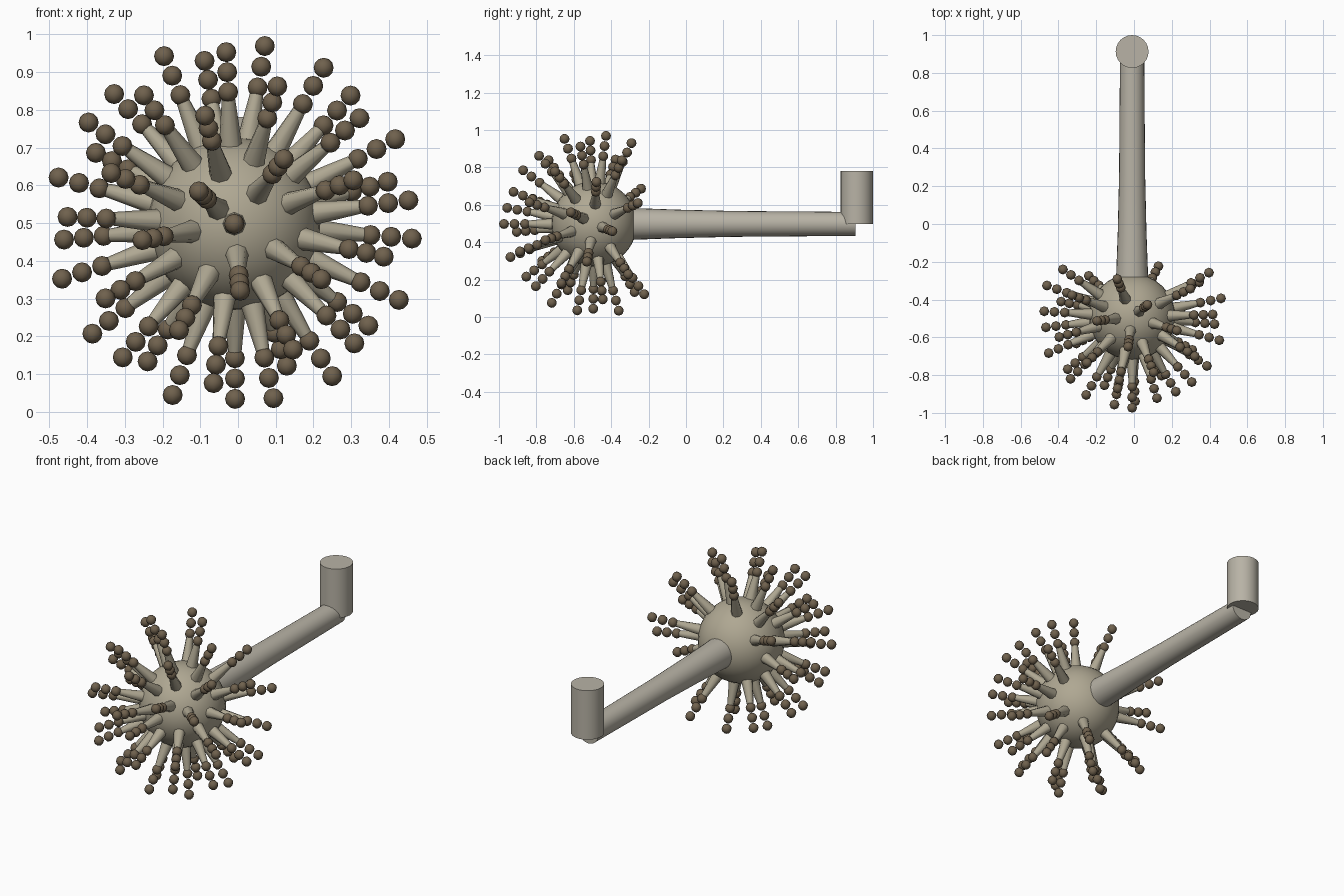
import bpy, bmesh, math
from mathutils import Vector, Matrix

if "Cube" in bpy.data.objects:
    bpy.data.objects.remove(bpy.data.objects["Cube"])

CENTRE = Vector((-0.01, -0.491, 0.498))
COUNT = 45
STEP = 1.555 / (COUNT - 1)
GOLDEN = math.pi * (3 - math.sqrt(5))


def material(name, rgb):
    m = bpy.data.materials.new(name)
    m.diffuse_color = (*rgb, 1)
    m.use_nodes = True
    m.node_tree.nodes["Principled BSDF"].inputs["Base Color"].default_value = m.diffuse_color
    return m


def finish(bm, name, mat, angle=60):
    mesh = bpy.data.meshes.new(name)
    bm.to_mesh(mesh)
    bm.free()
    ob = bpy.data.objects.new(name, mesh)
    bpy.context.collection.objects.link(ob)
    mesh.materials.append(mat)
    bpy.ops.object.select_all(action='DESELECT')
    ob.select_set(True)
    bpy.context.view_layer.objects.active = ob
    bpy.ops.object.shade_smooth_by_angle(angle=math.radians(angle))
    return ob


def tube(bm, origin, axis, profile, sides):
    """Capped tube along axis; profile holds (distance, radius) pairs."""
    rot = axis.to_track_quat('Z', 'Y').to_matrix()
    rings = []
    for d, r in profile:
        rings.append([bm.verts.new(origin + rot @ Vector((
            r * math.cos(math.tau * k / sides),
            r * math.sin(math.tau * k / sides), d))) for k in range(sides)])
    for a, b in zip(rings, rings[1:]):
        for k in range(sides):
            j = (k + 1) % sides
            bm.faces.new((a[k], a[j], b[j], b[k]))
    bm.faces.new(rings[0][::-1])
    bm.faces.new(rings[-1])


tan = material("head_tan", (0.43, 0.39, 0.29))
grey_tan = material("stalk_grey", (0.48, 0.45, 0.38))
brown = material("spore_brown", (0.16, 0.12, 0.075))

# Round head
bm = bmesh.new()
bmesh.ops.create_uvsphere(bm, u_segments=32, v_segments=20, radius=0.228,
                          matrix=Matrix.Translation(CENTRE))
finish(bm, "head", tan)

# Tapering stalk running back from the head
bm = bmesh.new()
tube(bm, CENTRE, Vector((0, 1, 0)),
     [(0.15, 0.087), (0.45, 0.076), (0.75, 0.069), (1.397, 0.064)], 24)
finish(bm, "stalk", grey_tan)

# Upright foot at the far end
bm = bmesh.new()
tube(bm, Vector((-0.01, 0.913, 0.498)), Vector((0, 0, 1)),
     [(0, 0.087), (0.283, 0.087)], 24)
finish(bm, "foot", grey_tan)

# Spikes and three-bead spore chains on a golden-angle spiral
spikes, spores = bmesh.new(), bmesh.new()
for i in range(COUNT):
    c = 1 - i * STEP
    s = math.sqrt(max(0, 1 - c * c))
    d = Vector((s * math.cos(GOLDEN * i), -c, s * math.sin(GOLDEN * i)))
    tube(spikes, CENTRE, d, [(0.2, 0.033), (0.35, 0.018)], 8)
    for r in (0.37, 0.426, 0.482):
        bmesh.ops.create_uvsphere(spores, u_segments=8, v_segments=6, radius=0.0265,
                                  matrix=Matrix.Translation(CENTRE + d * r))
finish(spikes, "spikes", tan)
finish(spores, "spores", brown)
